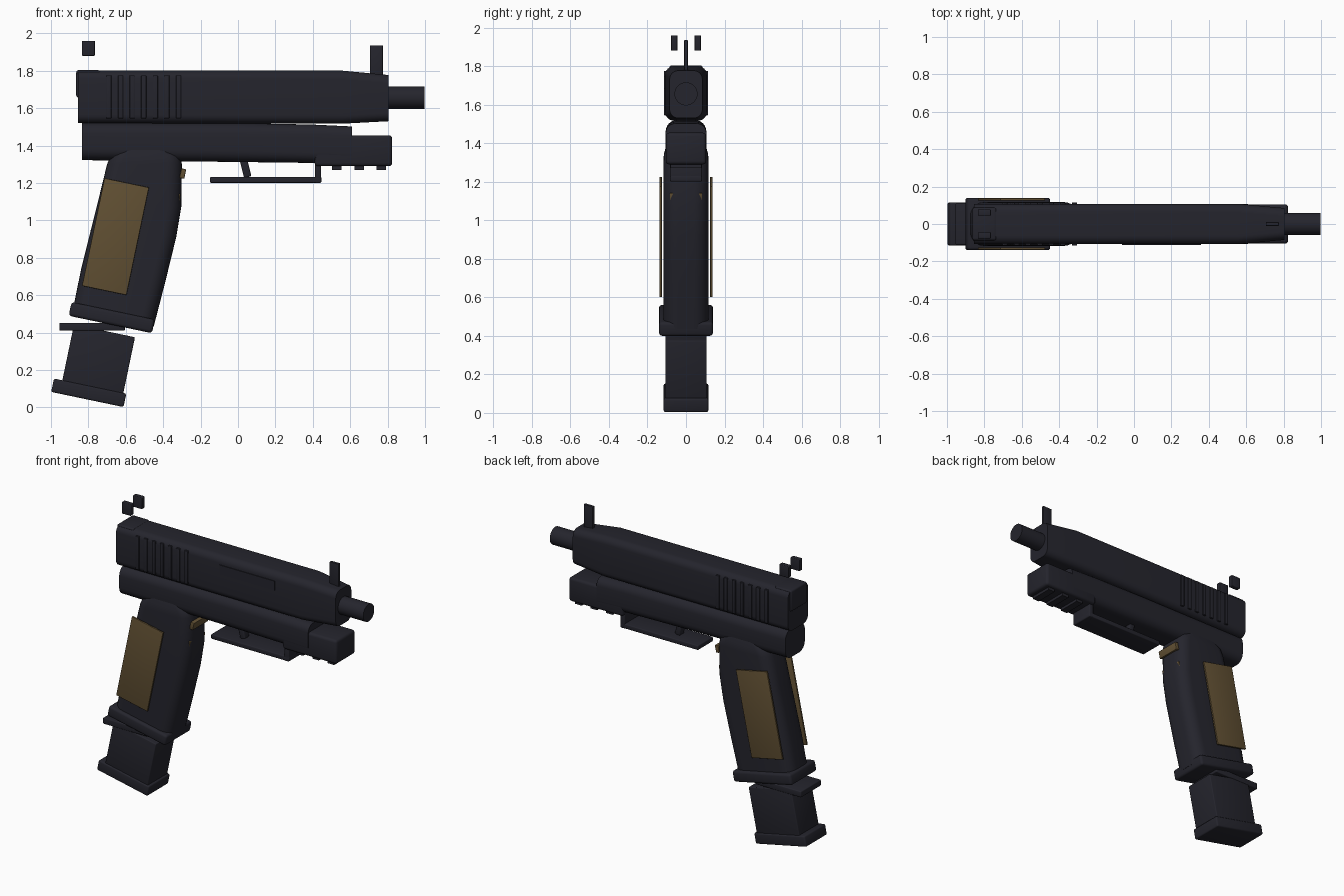
import bpy, bmesh, math
from mathutils import Matrix, Vector

if "Cube" in bpy.data.objects:
    bpy.data.objects.remove(bpy.data.objects["Cube"])


def material(name, rgb):
    m = bpy.data.materials.new(name)
    m.diffuse_color = (*rgb, 1)
    m.use_nodes = True
    m.node_tree.nodes["Principled BSDF"].inputs["Base Color"].default_value = m.diffuse_color
    return m


DARK = material("dark gunmetal", (0.018, 0.018, 0.026))
TAN = material("bronze tan", (0.12, 0.08, 0.033))
TILT = 11.8  # rake of grip and magazine, degrees


def finish(name, bm, mat, smooth=True):
    bmesh.ops.recalc_face_normals(bm, faces=bm.faces)
    me = bpy.data.meshes.new(name)
    bm.to_mesh(me)
    bm.free()
    me.materials.append(mat)
    ob = bpy.data.objects.new(name, me)
    bpy.context.collection.objects.link(ob)
    if smooth:
        bpy.ops.object.select_all(action='DESELECT')
        ob.select_set(True)
        bpy.context.view_layer.objects.active = ob
        bpy.ops.object.shade_smooth_by_angle(angle=math.radians(35))
    return ob


def box(name, center, size, mat=DARK, tilt=0, bevel=0.0):
    bm = bmesh.new()
    bmesh.ops.create_cube(bm, size=1, matrix=Matrix.Diagonal((*size, 1)))
    if bevel:
        bmesh.ops.bevel(bm, geom=bm.edges[:], offset=bevel, segments=3,
                        profile=0.5, affect='EDGES')
    bm.transform(Matrix.Translation(center) @ Matrix.Rotation(math.radians(tilt), 4, 'Y'))
    return finish(name, bm, mat, bool(bevel))


def rounded(a0, a1, b0, b1, r, n=6):
    """Rounded rectangle outline in 2D."""
    corners = [(a1 - r, b1 - r, 0), (a0 + r, b1 - r, 90),
               (a0 + r, b0 + r, 180), (a1 - r, b0 + r, 270)]
    return [(ca + r * math.cos(math.radians(s + 90 * i / n)),
             cb + r * math.sin(math.radians(s + 90 * i / n)))
            for ca, cb, s in corners for i in range(n + 1)]


def loft(name, rings, mat=DARK):
    bm = bmesh.new()
    loops = [[bm.verts.new(p) for p in ring] for ring in rings]
    for a, b in zip(loops, loops[1:]):
        for i in range(len(a)):
            j = (i + 1) % len(a)
            bm.faces.new((a[i], a[j], b[j], b[i]))
    bm.faces.new(loops[0])
    bm.faces.new(loops[-1])
    return finish(name, bm, mat)


def x_loft(name, sections):
    """Sections are x, half width, bottom, top, corner radius."""
    return loft(name, [[(x, y, z) for y, z in rounded(-w, w, lo, hi, r)]
                       for x, w, lo, hi, r in sections])


# Slide with tapered nose, and rear block
x_loft("slide", [(-0.855, 0.108, 1.52, 1.80, 0.045),
                 (0.56, 0.108, 1.517, 1.80, 0.045),
                 (0.805, 0.085, 1.53, 1.777, 0.045)])
box("slide_rear_block", (-0.80, 0, 1.73), (0.13, 0.175, 0.146), bevel=0.012)

# Slide serrations on both sides
for side in (-1, 1):
    for i in range(7):
        box("slide_serration", (-0.69 + 0.062 * i, side * 0.107, 1.66),
            (0.027, 0.016, 0.23), bevel=0.004)

# Ejection port plate on the front side only
box("ejection_port", (0.147, -0.107, 1.713), (0.42, 0.012, 0.065))

# Barrel
bm = bmesh.new()
bmesh.ops.create_cone(bm, cap_ends=True, segments=32, radius1=0.06, radius2=0.06, depth=0.5,
                      matrix=Matrix.Translation((0.748, 0, 1.656)) @ Matrix.Rotation(math.pi / 2, 4, 'Y'))
finish("barrel", bm, DARK)

# Sights
box("front_sight", (0.74, 0, 1.85), (0.07, 0.02, 0.17), bevel=0.004)
for side in (-1, 1):
    box("rear_sight", (-0.80, side * 0.061, 1.92), (0.07, 0.033, 0.08), bevel=0.005)

# Frame and dust cover with rail ribs
x_loft("frame", [(-0.833, 0.106, 1.322, 1.52, 0.06),
                 (0.0, 0.106, 1.312, 1.52, 0.06),
                 (0.4, 0.106, 1.307, 1.512, 0.055),
                 (0.61, 0.106, 1.303, 1.502, 0.05)])
box("dust_cover", (0.617, 0, 1.372), (0.415, 0.21, 0.165), bevel=0.018)
for x in (0.528, 0.648, 0.765):
    box("rail_rib", (x, 0, 1.283), (0.05, 0.16, 0.025))

# Trigger and guard
box("trigger_guard_bottom", (0.148, 0, 1.217), (0.595, 0.165, 0.032), bevel=0.006)
box("trigger_guard_front", (0.428, 0, 1.255), (0.034, 0.165, 0.11), bevel=0.006)
box("trigger", (0.04, 0, 1.28), (0.04, 0.05, 0.1), tilt=-14, bevel=0.008)

# Grip: stacked rounded sections of z, back x, front x, half width, slope
grip_sections = [(1.395, -0.62, -0.37, 0.10, 0), (1.345, -0.68, -0.31, 0.115, 0),
                 (1.30, -0.70, -0.30, 0.117, 0), (1.08, -0.752, -0.303, 0.117, 0.03),
                 (0.93, -0.787, -0.33, 0.117, 0.08), (0.70, -0.84, -0.39, 0.117, 0.15),
                 (0.48, -0.882, -0.45, 0.117, 0.21)]
loft("grip", [[(x, y, z - (x - (back + front) / 2) * slope)
               for x, y in rounded(back, front, -w, w, 0.075)]
              for z, back, front, w, slope in grip_sections])

# Grip side panels
for side in (-1, 1):
    box("grip_panel", (-0.655, side * 0.132, 0.913), (0.243, 0.013, 0.588), TAN, TILT, 0.003)

# Finger ridges down the front strap
for i in range(6):
    t = i / 5
    box("finger_ridge", (-0.295 - 0.148 * t, 0, 1.25 - 0.662 * t), (0.026, 0.168, 0.052),
        TAN, TILT, 0.004)

# Magazine well, release plate, magazine body and base
box("magazine_well", (-0.675, 0, 0.48), (0.455, 0.28, 0.075), tilt=TILT, bevel=0.016)
box("magazine_plate", (-0.78, 0, 0.431), (0.35, 0.22, 0.042), bevel=0.006)
box("magazine_body", (-0.747, 0, 0.25), (0.333, 0.215, 0.325), tilt=TILT, bevel=0.006)
box("magazine_base", (-0.798, 0, 0.078), (0.395, 0.232, 0.073), tilt=TILT, bevel=0.01)
